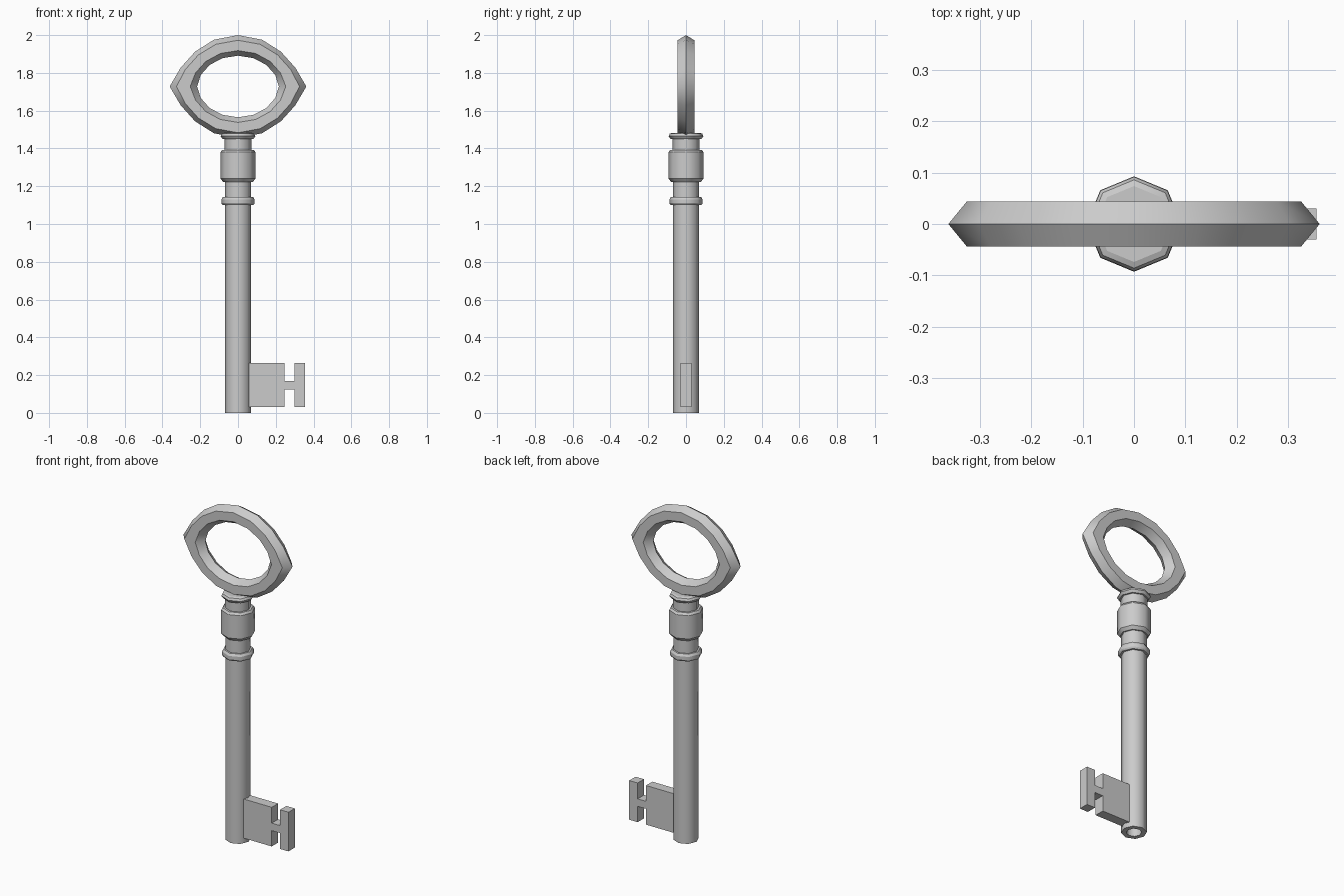
import bpy, bmesh
from math import cos, sin, pi, radians

if "Cube" in bpy.data.objects:
    bpy.data.objects.remove(bpy.data.objects["Cube"])


def finish(name, bm, mark=None):
    bmesh.ops.recalc_face_normals(bm, faces=bm.faces)
    for e in bm.edges:
        if mark and mark(e):
            e.smooth = False
    mesh = bpy.data.meshes.new(name)
    bm.to_mesh(mesh)
    bm.free()
    obj = bpy.data.objects.new(name, mesh)
    bpy.context.collection.objects.link(obj)
    return obj


def skin(bm, rings, closed):
    """Join equal-length vertex loops with quads."""
    n = len(rings[0])
    pairs = list(zip(rings, rings[1:])) + ([(rings[-1], rings[0])] if closed else [])
    for a, b in pairs:
        for i in range(n):
            j = (i + 1) % n
            bm.faces.new((a[i], a[j], b[j], b[i])).smooth = True


# Turned shaft: hollow tip, lower ring, barrel and top collar, eight sides
profile = [(.042, .12), (.042, 0), (.07, 0), (.07, 1.10),
           (.082, 1.10), (.088, 1.11), (.088, 1.13), (.08, 1.143), (.07, 1.143),
           (.07, 1.222), (.078, 1.222), (.093, 1.24), (.093, 1.38), (.084, 1.393),
           (.072, 1.393), (.072, 1.45), (.082, 1.45), (.092, 1.465),
           (.086, 1.478), (.074, 1.483)]
bm = bmesh.new()
rings = [[bm.verts.new((r * cos(k * pi / 4), r * sin(k * pi / 4), z)) for k in range(8)]
         for r, z in profile]
skin(bm, rings, False)
bm.faces.new(rings[0])
bm.faces.new(rings[-1])
finish("shaft", bm, lambda e: abs(e.verts[0].co.z - e.verts[1].co.z) < 1e-5)

# Bow: hexagonal section swept round an oval that is pointed at the sides
N = 16
pinch = [0, .085, .08, .03, 0]
bm = bmesh.new()
rings = []
for k in range(N):
    a = 2 * pi * k / N
    q = k % 8
    p = pinch[q if q <= 4 else 8 - q]
    ring = []
    for m in range(6):
        b = m * pi / 3
        r = .2175 + .0545 * cos(b)
        px = p * (.6 + .4 * cos(b))
        cx = cos(a) - (px if cos(a) > 0 else -px)
        cz = sin(a) * (1 - px * .5)
        ring.append(bm.verts.new((1.33 * r * cx, .051 * sin(b), 1.728 + r * cz)))
    rings.append(ring)
skin(bm, rings, True)
bow = finish("bow", bm)
for e in bow.data.edges:
    u, v = e.vertices
    if u % 6 == v % 6:
        e.use_edge_sharp = True

# Bit: flat plate with an H-shaped end, half outline mirrored in z
half = [(.055, .265), (.245, .265), (.245, .17), (.30, .17), (.30, .265), (.356, .265)]
outline = half + [(x, .295 - z) for x, z in reversed(half)]
bm = bmesh.new()
face = bm.faces.new([bm.verts.new((x, -.03, z)) for x, z in outline])
new = bmesh.ops.extrude_face_region(bm, geom=[face])["geom"]
bmesh.ops.translate(bm, vec=(0, .06, 0),
                    verts=[g for g in new if isinstance(g, bmesh.types.BMVert)])
finish("bit", bm)
